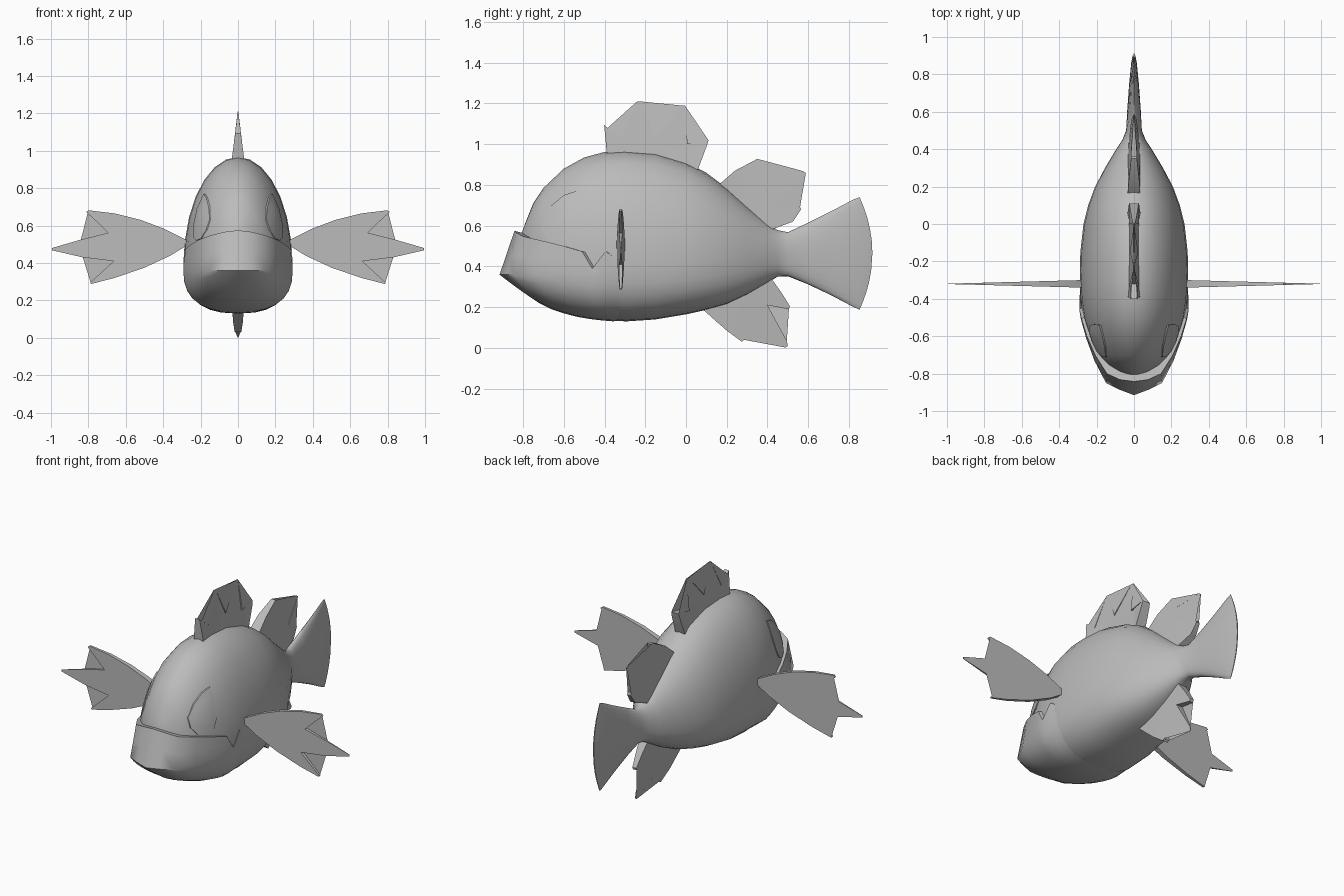
import bpy, bmesh, math
from mathutils import Vector

if "Cube" in bpy.data.objects:
    bpy.data.objects.remove(bpy.data.objects["Cube"])

grey = bpy.data.materials.new("fish_grey")
grey.diffuse_color = (0.5, 0.5, 0.5, 1)
grey.use_nodes = True
grey.node_tree.nodes["Principled BSDF"].inputs["Base Color"].default_value = grey.diffuse_color


def finish(name, bm, mirror=False, angle=40):
    me = bpy.data.meshes.new(name)
    bm.to_mesh(me)
    bm.free()
    ob = bpy.data.objects.new(name, me)
    bpy.context.collection.objects.link(ob)
    me.materials.append(grey)
    bpy.ops.object.select_all(action='DESELECT')
    ob.select_set(True)
    bpy.context.view_layer.objects.active = ob
    bpy.ops.object.shade_smooth_by_angle(angle=math.radians(angle))
    if mirror:
        m = ob.modifiers.new("mirror", 'MIRROR')
        m.use_clip = True
    return ob


# Body stations: y, top, bottom, half width, height of widest point
BODY = [
    (-0.815, 0.54, 0.42, 0.03, 0.46), (-0.79, 0.61, 0.34, 0.095, 0.44),
    (-0.75, 0.71, 0.29, 0.15, 0.42), (-0.70, 0.785, 0.245, 0.195, 0.41),
    (-0.60, 0.88, 0.19, 0.24, 0.40), (-0.50, 0.935, 0.165, 0.27, 0.40),
    (-0.40, 0.962, 0.145, 0.285, 0.40), (-0.30, 0.967, 0.13, 0.29, 0.40),
    (-0.15, 0.955, 0.14, 0.287, 0.40), (0.0, 0.91, 0.165, 0.27, 0.41),
    (0.10, 0.86, 0.187, 0.245, 0.42), (0.20, 0.785, 0.215, 0.208, 0.43),
    (0.30, 0.695, 0.262, 0.155, 0.44), (0.40, 0.61, 0.32, 0.095, 0.45),
    (0.45, 0.578, 0.35, 0.062, 0.46), (0.50, 0.568, 0.352, 0.042, 0.46),
]


def station(y):
    for a, b in zip(BODY, BODY[1:]):
        if y <= b[0]:
            t = (y - a[0]) / (b[0] - a[0])
            return [p + (q - p) * t for p, q in zip(a, b)]
    return BODY[-1]


def half_width(y, z):
    _, top, bot, w, zc = station(y)
    if z > zc:
        return w * max(0, 1 - ((z - zc) / (top - zc)) ** 2) ** 0.5
    return w * max(0, 1 - ((zc - z) / (zc - bot)) ** 2.6) ** (1 / 2.6)


# Body and tail fin as one loft; the last rings bow backwards
N = 28
rings = [(*s, 0.0) for s in BODY]
rings += [(0.60, 0.615, 0.312, 0.036, 0.46, 0.01), (0.72, 0.675, 0.255, 0.026, 0.465, 0.03),
          (0.82, 0.728, 0.202, 0.014, 0.465, 0.05), (0.852, 0.74, 0.188, 0.003, 0.465, 0.063)]
bm = bmesh.new()
loops = []
for y, top, bot, w, zc, bow in rings:
    loop = []
    for i in range(N):
        a = 2 * math.pi * i / N
        c, s = math.cos(a), math.sin(a)
        p = 1 if s >= 0 else 2 / 2.6
        x = math.copysign(abs(c) ** p, c) * w
        v = math.copysign(abs(s) ** p, s)
        z = zc + v * ((top - zc) if s >= 0 else (zc - bot))
        loop.append(bm.verts.new((x, y + bow * (1 - v * v), z)))
    loops.append(loop)
for a, b in zip(loops, loops[1:]):
    for i in range(N):
        j = (i + 1) % N
        bm.faces.new((a[i], a[j], b[j], b[i]))
bm.faces.new(loops[0])
bm.faces.new(loops[-1][::-1])
bmesh.ops.recalc_face_normals(bm, faces=bm.faces)
finish("body_and_tail", bm)

# Lower jaw: each column runs from the lip over the chin to the keel
# lip point, chin point, keel (y, z), slope of the chin
JAW = [
    ((0, -.842, .575), (0, -.915, .36), (-.72, .22), .45),
    ((.075, -.832, .566), (.08, -.885, .36), (-.70, .21), .4),
    ((.145, -.80, .548), (.15, -.85, .36), (-.66, .19), .3),
    ((.208, -.70, .525), (.212, -.73, .36), (-.60, .17), .15),
    ((.252, -.60, .50), (.256, -.61, .37), (-.53, .152), .04),
    ((.280, -.51, .474), (.284, -.51, .37), (-.47, .142), 0),
    ((.292, -.46, .39), (.292, -.46, .36), (-.42, .136), 0),
    ((.288, -.395, .475), (.291, -.39, .38), (-.36, .131), 0),
    ((.283, -.36, .45), (.283, -.31, .38), (-.30, .133), 0),
]
bm = bmesh.new()
cols = []
for lip, chin, (ky, kz), slope in JAW:
    L, C, K = Vector(lip), Vector(chin), Vector((0, ky, kz))
    ctrl = Vector((C.x * 1.03, (C.y + K.y) / 2, K.z + slope * (C.z - K.z)))
    pts = [Vector((L.x * 0.8, L.y + 0.06, L.z - 0.015)), L, L.lerp(C, 0.5), C]
    for k in range(1, 8):
        t = k / 7
        pts.append(C * (1 - t) ** 2 + ctrl * 2 * t * (1 - t) + K * t * t)
    cols.append([bm.verts.new(p) for p in pts])
for a, b in zip(cols, cols[1:]):
    for k in range(len(a) - 1):
        bm.faces.new((a[k], a[k + 1], b[k + 1], b[k]))
bm.normal_update()
if sum(f.normal.x for f in bm.faces) < 0:
    bmesh.ops.reverse_faces(bm, faces=bm.faces)
finish("lower_jaw", bm, mirror=True)

# Teardrop eyes: thin plates following the side of the head
EYE = [(-.54, .77), (-.535, .69), (-.55, .60), (-.58, .54), (-.63, .52),
       (-.68, .53), (-.71, .575), (-.71, .635), (-.66, .70), (-.60, .75)]
cy, cz = -0.62, 0.63
bm = bmesh.new()
eye_rings = []
for scale, lift in ((1, -0.004), (1, 0.006), (0.66, 0.007), (0.33, 0.008)):
    ring = []
    for y, z in EYE:
        y, z = cy + (y - cy) * scale, cz + (z - cz) * scale
        ring.append(bm.verts.new((half_width(y, z) + lift, y, z)))
    eye_rings.append(ring)
for a, b in zip(eye_rings, eye_rings[1:]):
    for i in range(len(EYE)):
        j = (i + 1) % len(EYE)
        bm.faces.new((a[i], a[j], b[j], b[i]))
bm.faces.new(eye_rings[-1])
bm.normal_update()
if sum(f.normal.x for f in bm.faces) < 0:
    bmesh.ops.reverse_faces(bm, faces=bm.faces)
finish("eye", bm, mirror=True)


# Spiky fins: flat outline, thick at the base and thin at the tips
def fin(name, outline, place, base, direction, length, thick, mirror=False):
    bm = bmesh.new()
    d = Vector(direction).normalized()
    sides = []
    for sign in (1, -1):
        side = []
        for p in outline:
            s = (Vector(p) - Vector(base)).dot(d) / length
            t = thick * (1 - min(max(s, 0), 0.94))
            side.append(bm.verts.new(place(p[0], p[1], sign * t)))
        sides.append(side)
    n = len(outline)
    for i in range(n):
        j = (i + 1) % n
        bm.faces.new((sides[0][i], sides[0][j], sides[1][j], sides[1][i]))
    caps = [bm.faces.new(sides[0][::-1]), bm.faces.new(sides[1])]
    bmesh.ops.triangulate(bm, faces=caps)
    bmesh.ops.recalc_face_normals(bm, faces=bm.faces)
    finish(name, bm, mirror)


def upright(a, b, t):
    return (t, a, b)


def sideways(a, b, t):
    return (a, -0.32 + t, b)


fin("front_dorsal_fin",
    [(-.38, .90), (-.39, .97), (-.402, 1.095), (-.385, 1.08), (-.32, 1.03), (-.24, 1.21),
     (-.225, 1.21), (-.15, 1.04), (-.02, 1.19), (-.005, 1.19), (.005, 1.0), (.11, 1.02),
     (.105, 1.0), (.06, .88), (.03, .80)],
    upright, (-.15, .95), (0, 1), 0.26, 0.034)
fin("rear_dorsal_fin",
    [(.16, .74), (.16, .80), (.24, .87), (.35, .928), (.362, .925), (.34, .845),
     (.575, .868), (.588, .858), (.43, .68), (.56, .692), (.565, .68), (.525, .62),
     (.43, .585), (.40, .54)],
    upright, (.28, .70), (.7, .5), 0.34, 0.034)
fin("belly_fin",
    [(.07, .20), (.20, .085), (.275, .03), (.285, .04), (.285, .125), (.49, .002),
     (.5, .01), (.495, .035), (.40, .21), (.505, .19), (.51, .205), (.47, .27),
     (.42, .34), (.30, .32)],
    upright, (.25, .25), (.6, -.6), 0.36, 0.034)
fin("side_fin",
    [(.25, .50), (.28, .525), (.40, .585), (.52, .63), (.66, .665), (.80, .682), (.812, .672),
     (.77, .635), (.68, .565), (.84, .525), (.995, .48), (.995, .468), (.83, .43),
     (.665, .41), (.79, .295), (.785, .288), (.66, .32), (.50, .375), (.36, .44), (.28, .49)],
    sideways, (.28, .50), (1, 0), 0.75, 0.02, mirror=True)
